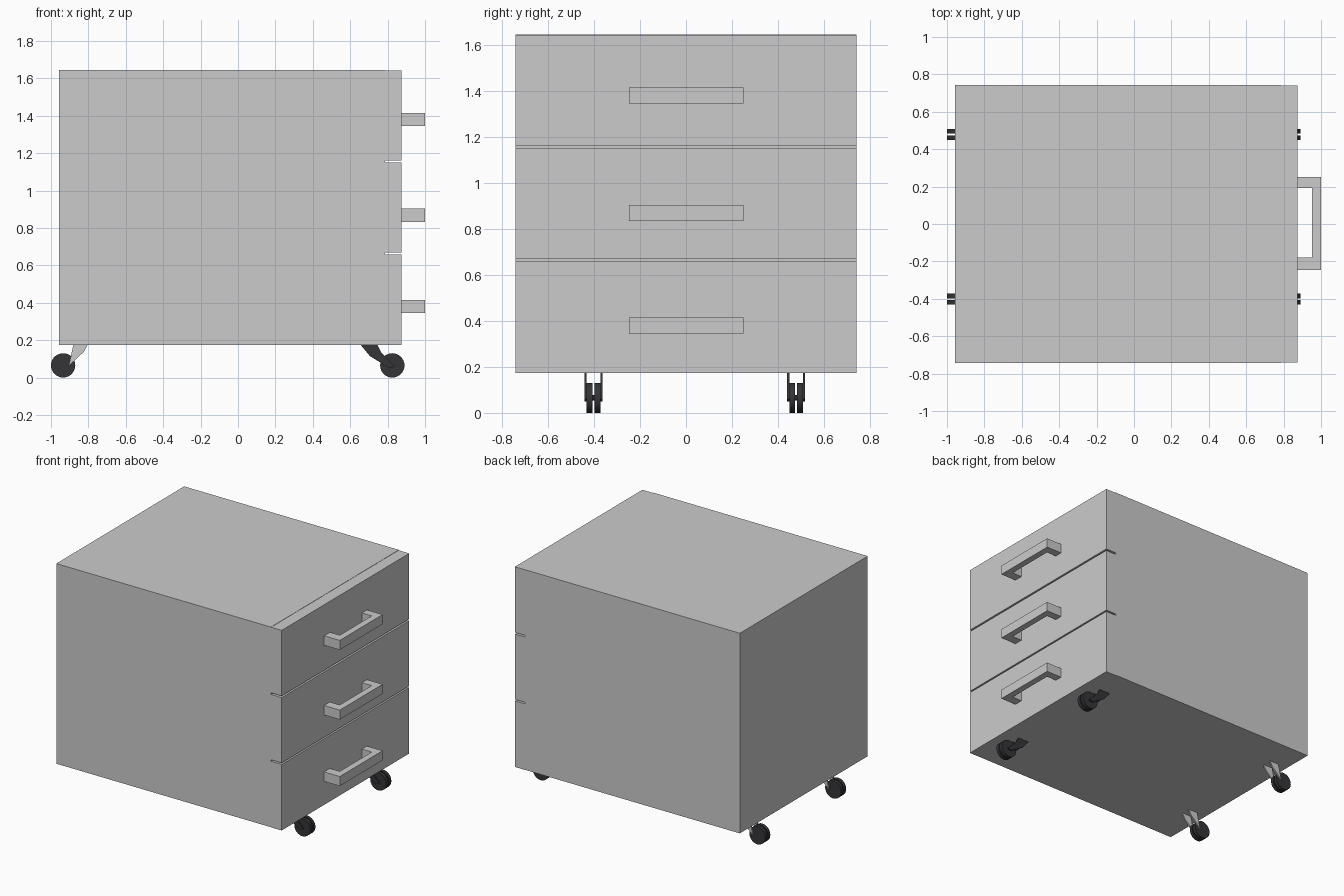
import bpy, bmesh, math
from mathutils import Matrix

if "Cube" in bpy.data.objects:
    bpy.data.objects.remove(bpy.data.objects["Cube"])

dark = bpy.data.materials.new("dark_plastic")
dark.diffuse_color = (0.035, 0.035, 0.04, 1)
dark.use_nodes = True
dark.node_tree.nodes["Principled BSDF"].inputs["Base Color"].default_value = dark.diffuse_color


def finish(name, bm, mat=None):
    bmesh.ops.recalc_face_normals(bm, faces=bm.faces)
    me = bpy.data.meshes.new(name)
    bm.to_mesh(me)
    bm.free()
    ob = bpy.data.objects.new(name, me)
    bpy.context.collection.objects.link(ob)
    if mat:
        me.materials.append(mat)
    return ob


def prism(name, pts, axis, lo, hi, mat=None):
    """Extrude a 2D outline: axis 'z' takes (x, y) points, axis 'y' takes (x, z)."""
    bm = bmesh.new()
    at = (lambda p: (p[0], p[1], lo)) if axis == 'z' else (lambda p: (p[0], lo, p[1]))
    face = bm.faces.new([bm.verts.new(at(p)) for p in pts])
    ext = bmesh.ops.extrude_face_region(bm, geom=[face])
    d = hi - lo
    verts = [v for v in ext['geom'] if isinstance(v, bmesh.types.BMVert)]
    bmesh.ops.translate(bm, verts=verts, vec=(0, 0, d) if axis == 'z' else (0, d, 0))
    return finish(name, bm, mat)


def box(name, x0, x1, y, z0, z1):
    return prism(name, [(x0, -y), (x1, -y), (x1, y), (x0, y)], 'z', z0, z1)


def wheel(name, x, y, width):
    bm = bmesh.new()
    bmesh.ops.create_cone(bm, cap_ends=True, segments=32, radius1=0.065, radius2=0.065,
                          depth=width,
                          matrix=Matrix.Translation((x, y, 0.065)) @ Matrix.Rotation(math.pi / 2, 4, 'X'))
    ob = finish(name, bm, dark)
    ob.data.polygons.foreach_set("use_smooth", [len(p.vertices) == 4 for p in ob.data.polygons])
    ob.data.set_sharp_from_angle(angle=math.radians(40))


# Cabinet body
box("cabinet_body", -0.957, 0.787, 0.742, 0.175, 1.645)

# Drawer fronts and their U-shaped handles
handle = [(0.873, -0.247), (1.0, -0.247), (1.0, 0.25), (0.873, 0.25),
          (0.873, 0.192), (0.953, 0.192), (0.953, -0.18), (0.873, -0.18)]
for i, (z0, z1, hz) in enumerate([(0.173, 0.658, 0.345), (0.669, 1.149, 0.833), (1.161, 1.643, 1.345)]):
    box(f"drawer_front_{i + 1}", 0.787, 0.873, 0.740, z0, z1)
    prism(f"drawer_handle_{i + 1}", handle, 'z', hz, hz + 0.07)

# Casters: twin wheels, axle and two slanted fork plates each
rear_fork = [(-0.88, 0.176), (-0.803, 0.176), (-0.825, 0.137), (-0.905, 0.062)]
front_fork = [(0.655, 0.176), (0.745, 0.176), (0.765, 0.135), (0.84, 0.06),
              (0.81, 0.05), (0.705, 0.115)]
for end, x, fork, mat in [("rear", -0.935, rear_fork, None), ("front", 0.825, front_fork, dark)]:
    for side, y in [("left", -0.402), ("right", 0.479)]:
        for k, s in enumerate((-1, 1)):
            wheel(f"{end}_{side}_wheel_{k + 1}", x, y + s * 0.017, 0.025)
            a, b = sorted((y + s * 0.0295, y + s * 0.039))
            prism(f"{end}_{side}_fork_{k + 1}", fork, 'y', a, b, mat)
        prism(f"{end}_{side}_axle",
              [(x + 0.012 * math.cos(t * math.pi / 4), 0.065 + 0.012 * math.sin(t * math.pi / 4))
               for t in range(8)], 'y', y - 0.0295, y + 0.0295, dark)
